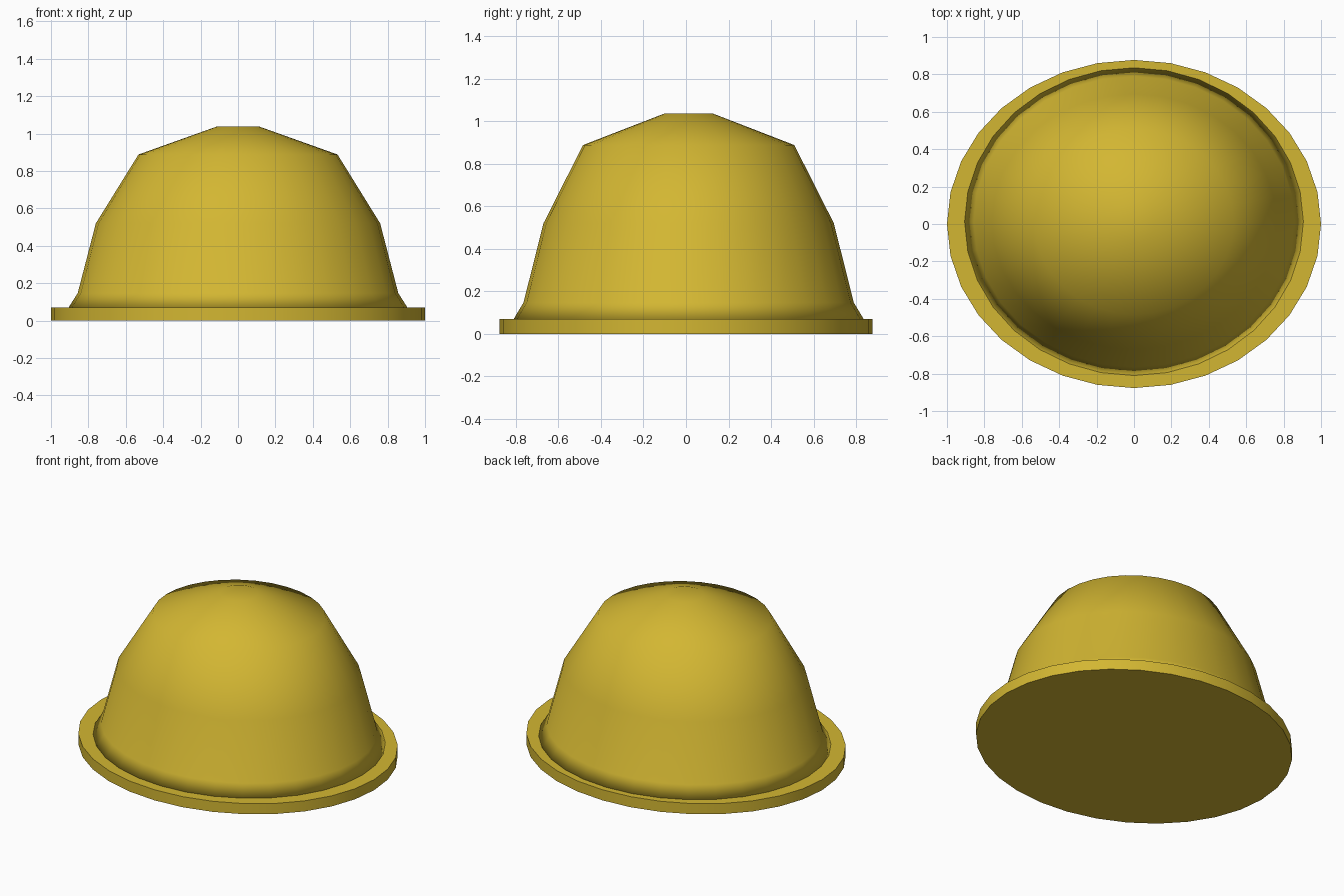
import bpy, bmesh, math

if "Cube" in bpy.data.objects:
    bpy.data.objects.remove(bpy.data.objects["Cube"])

SIDES = 32

gold = bpy.data.materials.new("mustard yellow")
gold.diffuse_color = (0.65, 0.47, 0.032, 1)
gold.use_nodes = True
gold.node_tree.nodes["Principled BSDF"].inputs["Base Color"].default_value = gold.diffuse_color


def loft(name, rings):
    """Stack of elliptical rings (z, radius x, radius y, centre y), capped at both ends."""
    bm = bmesh.new()
    loops = []
    for z, rx, ry, cy in rings:
        loops.append([bm.verts.new((rx * math.cos(2 * math.pi * i / SIDES),
                                    cy + ry * math.sin(2 * math.pi * i / SIDES), z))
                      for i in range(SIDES)])
    for low, high in zip(loops, loops[1:]):
        for i in range(SIDES):
            j = (i + 1) % SIDES
            bm.faces.new((low[i], low[j], high[j], high[i]))
    bm.faces.new(loops[0][::-1])
    bm.faces.new(loops[-1])
    for f in bm.faces:
        f.smooth = True
    mesh = bpy.data.meshes.new(name)
    bm.to_mesh(mesh)
    bm.free()
    mesh.materials.append(gold)
    obj = bpy.data.objects.new(name, mesh)
    bpy.context.collection.objects.link(obj)
    return obj


# Flat oval brim with crisp rims
brim = loft("brim", [(0, 1.0, 0.877, 0), (0.07, 1.0, 0.877, 0)])
bpy.context.view_layer.objects.active = brim
brim.select_set(True)
bpy.ops.object.shade_smooth_by_angle(angle=math.radians(30))

# Smooth dome, set slightly towards the back
loft("dome", [
    (0.068, 0.907, 0.824, 0.0125),
    (0.147, 0.857, 0.777, 0.0125),
    (0.52, 0.76, 0.683, 0.0125),
    (0.888, 0.532, 0.497, 0.0125),
    (1.037, 0.115, 0.112, 0.0125),
])
